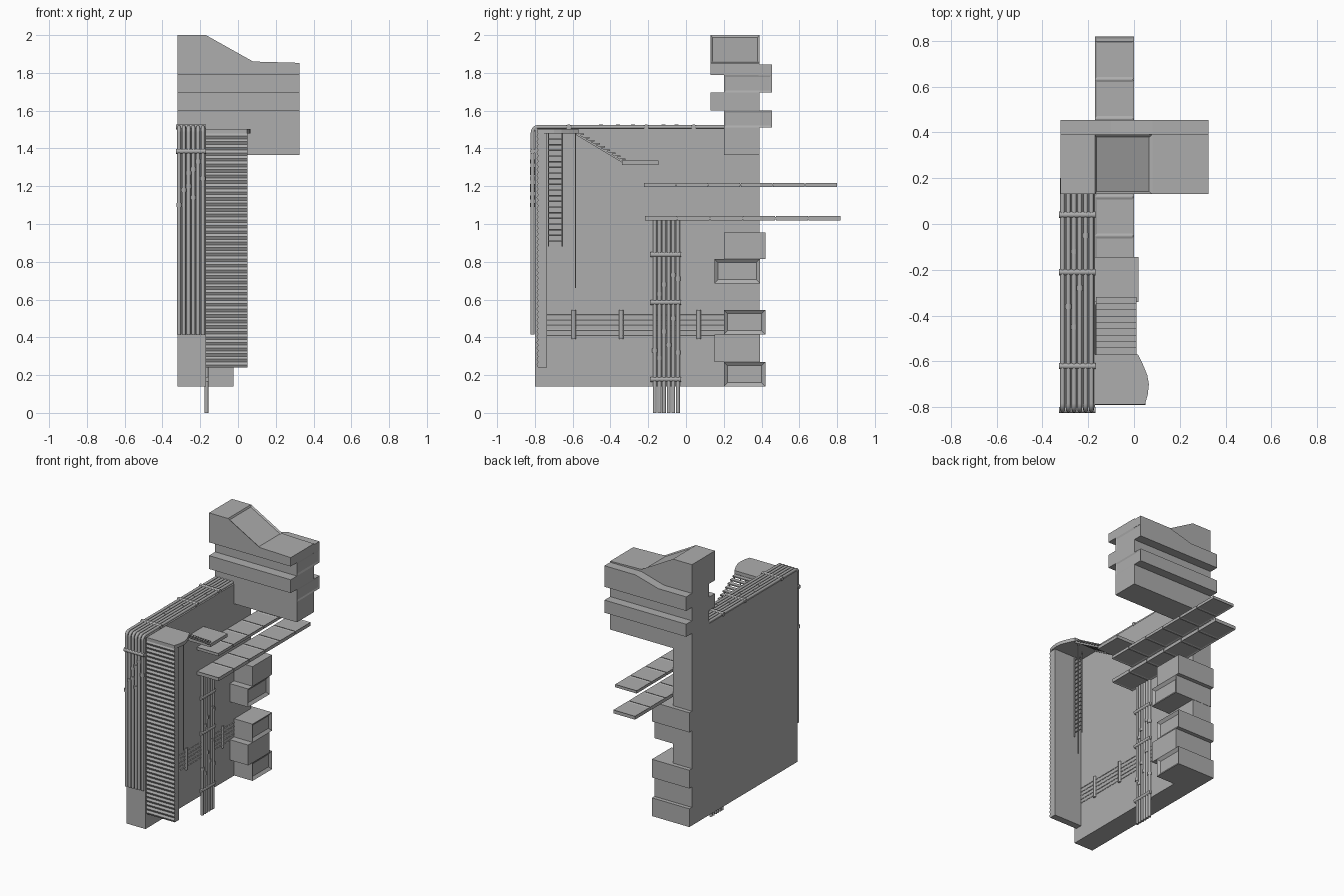
import bpy, bmesh, math
from mathutils import Vector, Matrix

if "Cube" in bpy.data.objects:
    bpy.data.objects.remove(bpy.data.objects["Cube"])

grey = bpy.data.materials.new("plain_grey")
grey.diffuse_color = (0.42, 0.42, 0.42, 1)
grey.use_nodes = True
grey.node_tree.nodes["Principled BSDF"].inputs["Base Color"].default_value = grey.diffuse_color


def finish(name, bm):
    bmesh.ops.recalc_face_normals(bm, faces=bm.faces)
    me = bpy.data.meshes.new(name)
    bm.to_mesh(me)
    bm.free()
    me.materials.append(grey)
    ob = bpy.data.objects.new(name, me)
    bpy.context.collection.objects.link(ob)
    return ob


def add_box(bm, x, y, z):
    c = Vector(((x[0] + x[1]) / 2, (y[0] + y[1]) / 2, (z[0] + z[1]) / 2))
    s = Vector((x[1] - x[0], y[1] - y[0], z[1] - z[0]))
    return bmesh.ops.create_cube(bm, size=1, matrix=Matrix.Translation(c) @ Matrix.Diagonal((*s, 1)))


def add_prism(bm, pts, axis, lo, hi):
    """Extrude a closed profile along axis 0 (points y,z), 1 (x,z) or 2 (x,y)."""
    def vert(p, t):
        co = list(p)
        co.insert(axis, t)
        return bm.verts.new(co)
    face = bm.faces.new([vert(p, lo) for p in pts])
    ext = bmesh.ops.extrude_face_region(bm, geom=[face], use_keep_orig=True)
    d = Vector((0, 0, 0))
    d[axis] = hi - lo
    bmesh.ops.translate(bm, verts=[v for v in ext["geom"] if isinstance(v, bmesh.types.BMVert)], vec=d)
    bmesh.ops.recalc_face_normals(bm, faces=bm.faces)


def recess(bm, rule, margin, depth):
    bm.normal_update()
    faces = [f for f in bm.faces if rule(f)]
    bmesh.ops.inset_individual(bm, faces=faces, thickness=margin, depth=-depth, use_even_offset=True)


def box(name, x, y, z, window=None):
    bm = bmesh.new()
    add_box(bm, x, y, z)
    if window:
        recess(bm, lambda f: f.normal.x > 0.9, *window)
    return finish(name, bm)


def tubes(name, paths, r, res=3):
    cu = bpy.data.curves.new(name, 'CURVE')
    cu.dimensions = '3D'
    cu.bevel_depth, cu.bevel_resolution, cu.use_fill_caps = r, res, True
    for path in paths:
        sp = cu.splines.new('POLY')
        sp.points.add(len(path) - 1)
        for p, co in zip(sp.points, path):
            p.co = (*co, 1)
    cu.materials.append(grey)
    ob = bpy.data.objects.new(name, cu)
    bpy.context.collection.objects.link(ob)
    bpy.ops.object.select_all(action='DESELECT')
    ob.select_set(True)
    bpy.context.view_layer.objects.active = ob
    bpy.ops.object.convert(target='MESH')
    bpy.ops.object.shade_smooth_by_angle(angle=math.radians(50))


L, R = -0.32, -0.17      # faces of the main wall

# Main wall
box("main_wall", (L, R), (-0.80, 0.39), (0.14, 1.505))

# Stacked lower rooms at the rear, some with recessed windows
for name, y, z, win in [
    ("room_a", (0.20, 0.42), (0.14, 0.27), True),
    ("room_b", (0.15, 0.392), (0.27, 0.415), False),
    ("room_c", (0.20, 0.42), (0.415, 0.545), True),
    ("room_d", (0.15, 0.392), (0.685, 0.815), True),
    ("room_e", (0.20, 0.42), (0.815, 0.955), False),
]:
    box(name, (L, -0.025), y, z, (0.02, 0.015) if win else None)

# Upper block: staggered floors
X = (L, 0.325)
box("upper_floor_base", X, (0.20, 0.39), (1.365, 1.51))
box("upper_floor_1", X, (0.20, 0.455), (1.51, 1.60), (0.011, 0.004))
box("upper_floor_2", X, (0.13, 0.39), (1.60, 1.695))
box("upper_floor_3", X, (0.20, 0.455), (1.695, 1.79), (0.013, 0.004))

# Sloped roof with a recessed skylight
bm = bmesh.new()
add_prism(bm, [(L, 1.79), (0.325, 1.79), (0.325, 1.853), (0.08, 1.86), (R, 2.0), (L, 2.0)], 1, 0.13, 0.39)
recess(bm, lambda f: f.normal.x > 0.3 and f.normal.z > 0.5, 0.011, 0.008)
finish("sloped_roof", bm)

# Rear parapet following the roof line
bm = bmesh.new()
add_prism(bm, [(L, 1.785), (0.325, 1.785), (0.325, 1.845), (0.08, 1.845), (-0.10, 1.795), (L, 1.795)], 1, 0.385, 0.455)
finish("rear_parapet", bm)

# Ribbed front screen
bm = bmesh.new()
n, z0, z1 = 42, 0.24, 1.48
prof = [(-0.735, z0)]
for i in range(n):
    h = (z1 - z0) / n
    prof += [(-0.783, z0 + i * h), (-0.791, z0 + (i + 0.5) * h)]
prof += [(-0.783, z1), (-0.735, z1)]
add_prism(bm, prof, 0, R, 0.05)
finish("ribbed_screen", bm)

# Curved landing above the screen
bm = bmesh.new()
add_prism(bm, [(R, -0.787), (0.048, -0.787), (0.06, -0.745), (0.065, -0.70), (0.058, -0.66),
               (0.042, -0.62), (0.018, -0.57), (R, -0.57)], 2, 1.478, 1.502)
finish("curved_landing", bm)
tubes("landing_post", [[(-0.02, -0.585, 0.66), (-0.02, -0.585, 1.48)]], 0.004)

# Ladder under the landing
lx, ya, yb = -0.11, -0.728, -0.655
rails = [[(lx, y, 0.88), (lx, y, 1.48)] for y in (ya, yb)]
rungs = [[(lx, ya, 0.91 + i * 0.03), (lx, yb, 0.91 + i * 0.03)] for i in range(19)]
tubes("ladder", rails + rungs, 0.004, 1)

# Stairs and lower platform
bm = bmesh.new()
for i in range(9):
    y, z = -0.565 + i * 0.0275, 1.474 - i * 0.0165
    add_box(bm, (-0.165, 0.012), (y - 0.004, y + 0.026), (z - 0.004, z + 0.004))
for x in (-0.165, 0.004):
    add_prism(bm, [(-0.58, 1.47), (-0.33, 1.32), (-0.33, 1.332), (-0.58, 1.482)], 0, x, x + 0.008)
finish("stairs", bm)
box("stair_platform", (R, 0.02), (-0.34, -0.145), (1.312, 1.335))

# Walkways made of framed panels
for name, ya, yb, za, zb in [("upper_walkway", -0.222, 0.803, 1.197, 1.217),
                             ("lower_walkway", -0.218, 0.822, 1.018, 1.042)]:
    bm = bmesh.new()
    s = (yb - ya) / 6
    for i in range(6):
        add_box(bm, (R, 0.0), (ya + i * s, ya + (i + 1) * s - 0.004), (za, zb))
    recess(bm, lambda f: abs(f.normal.z) > 0.9, 0.009, 0.004)
    add_box(bm, (R, -0.004), (ya + 0.01, yb - 0.01), (za + 0.006, zb - 0.006))
    finish(name, bm)

# Front pipe bundle bending over the wall top
px = [-0.312 + i * 0.0252 for i in range(6)]
pr, py, pz, bend = 0.0105, -0.812, 1.514, 0.03
arc = [(py + bend - bend * math.cos(a), pz - bend + bend * math.sin(a))
       for a in [math.pi / 2 * k / 6 for k in range(7)]]
tubes("front_pipes", [[(x, py, 0.415)] + [(x, y, z) for y, z in arc] + [(x, 0.20, pz)] for x in px], pr)
tubes("front_pipe_collars", [[(px[i], py, z - 0.011), (px[i], py, z + 0.011)] for i, z in
      [(0, 1.10), (1, 1.18), (2, 1.20), (2, 1.27), (3, 1.14), (3, 1.29), (4, 1.33), (5, 1.24)]], 0.0145)
tubes("roof_pipe_collars", [[(px[i], y - 0.011, pz), (px[i], y + 0.011, pz)] for i, y in
      [(1, -0.36), (2, -0.12), (3, -0.28), (4, -0.05), (2, -0.45)]], 0.0135)

# Straps around the front bundle
straps = [[(-0.327, y, pz), (R + 0.001, y, pz)] for y in (0.04, -0.21, -0.62)]
straps.append([(-0.327, py, 1.385), (R + 0.001, py, 1.385)])
tubes("front_pipe_straps", straps, 0.014)

# Side pipe bundle running below the wall
sx = -0.167
sy = [-0.165 + i * 0.0245 for i in range(6)]
tubes("side_pipes", [[(sx, y, 0.0), (sx, y, 1.02)] for y in sy], 0.0105)
tubes("side_pipe_straps", [[(sx, -0.187, z), (sx, -0.027, z)] for z in (0.178, 0.585, 0.838)], 0.014)
tubes("side_pipe_collars", [[(sx, sy[i], z - 0.011), (sx, sy[i], z + 0.011)] for i, z in
      [(0, 0.33), (1, 0.29), (2, 0.43), (3, 0.36), (4, 0.50), (5, 0.32),
       (1, 0.63), (2, 0.68), (4, 0.73), (5, 0.71)]], 0.0145)

# Thin cables with wall clips
tubes("wall_cables", [[(R, -0.735, z), (R, 0.20, z)] for z in (0.41, 0.437, 0.465, 0.492, 0.52)], 0.004, 1)
tubes("cable_clips", [[(R, y, 0.39), (R, y, 0.545)] for y in (-0.595, -0.343, 0.067)], 0.012, 2)
